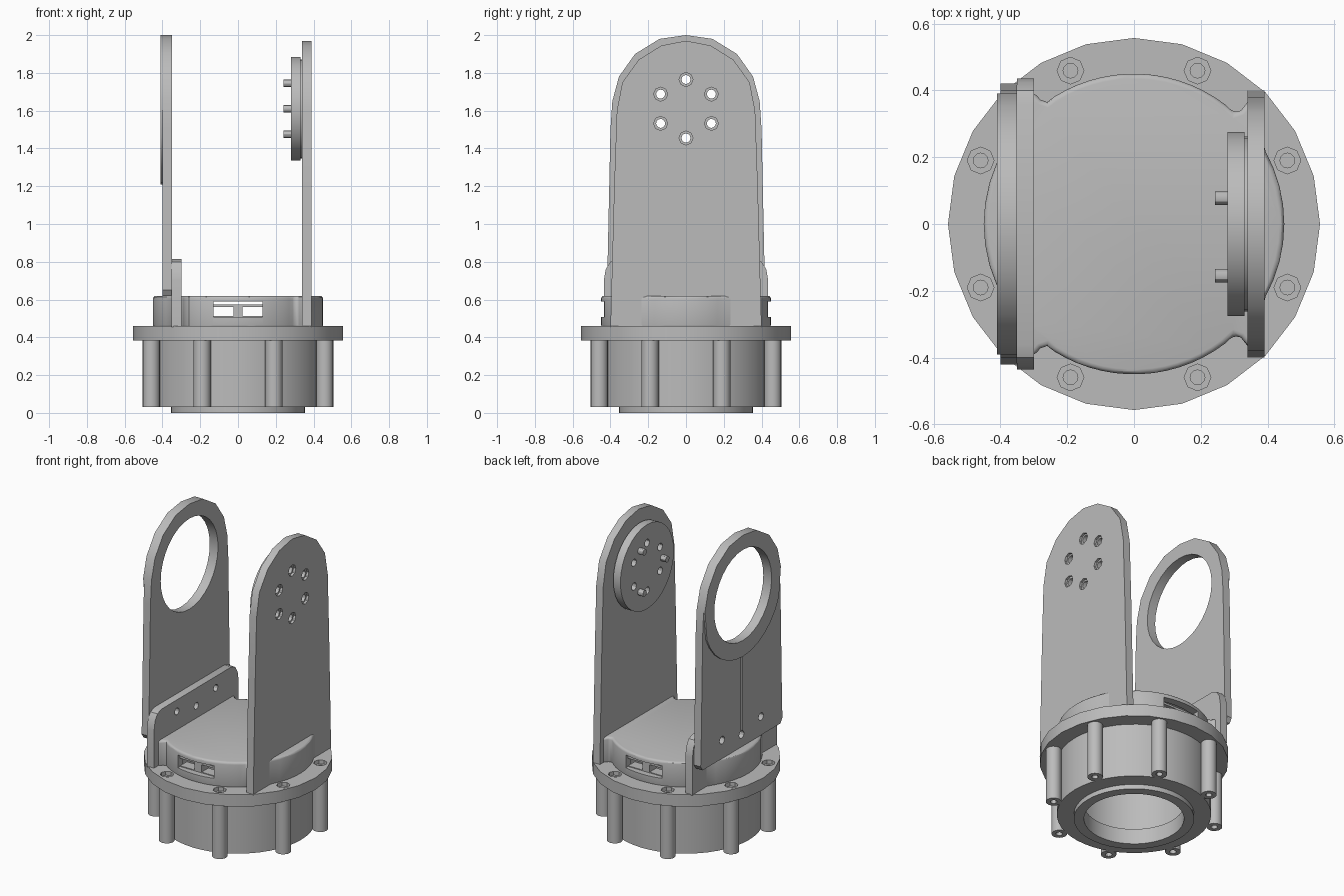
import bpy, bmesh
from math import sin, cos, pi, radians
from mathutils import Vector

if "Cube" in bpy.data.objects:
    bpy.data.objects.remove(bpy.data.objects["Cube"])

grey = bpy.data.materials.new("plain grey")
grey.use_nodes = True
colour = (0.5, 0.5, 0.5, 1)
grey.diffuse_color = colour
grey.node_tree.nodes["Principled BSDF"].inputs["Base Color"].default_value = colour


def ring(r, n, u=0, v=0, start=0):
    return [(u + r * cos(start + 2 * pi * i / n), v + r * sin(start + 2 * pi * i / n)) for i in range(n)]


def mirrored(half):
    """Close a half outline by reflecting it across the first axis."""
    return half + [(-u, v) for u, v in reversed(half) if abs(u) > 1e-4]


def prism(name, outline, axis, a, b):
    """Extrude a closed 2D outline along x (outline in y, z) or z (outline in x, y)."""
    def place(u, v, w):
        return Vector((w, u, v)) if axis == "x" else Vector((u, v, w))
    bm = bmesh.new()
    low = [bm.verts.new(place(u, v, a)) for u, v in outline]
    high = [bm.verts.new(place(u, v, b)) for u, v in outline]
    bm.faces.new(low)
    bm.faces.new(high)
    for i in range(len(low)):
        j = (i + 1) % len(low)
        bm.faces.new((low[i], low[j], high[j], high[i]))
    return finish(name, bm)


def finish(name, bm):
    bmesh.ops.recalc_face_normals(bm, faces=bm.faces)
    mesh = bpy.data.meshes.new(name)
    bm.to_mesh(mesh)
    bm.free()
    mesh.materials.append(grey)
    obj = bpy.data.objects.new(name, mesh)
    bpy.context.collection.objects.link(obj)
    return obj


def lathe(name, profile, n):
    """Revolve a closed (radius, height) profile around z."""
    bm = bmesh.new()
    loops = [[bm.verts.new((r * cos(2 * pi * i / n), r * sin(2 * pi * i / n), z)) for r, z in profile]
             for i in range(n)]
    for i in range(n):
        p, q = loops[i], loops[(i + 1) % n]
        for k in range(len(profile)):
            m = (k + 1) % len(profile)
            bm.faces.new((p[k], q[k], q[m], p[m]))
    return finish(name, bm)


def bake(obj):
    bpy.context.view_layer.update()
    graph = bpy.context.evaluated_depsgraph_get()
    mesh = bpy.data.meshes.new_from_object(obj.evaluated_get(graph))
    obj.modifiers.clear()
    obj.data = mesh


def cut(obj, cutters):
    for c in cutters:
        c.hide_render = True
        mod = obj.modifiers.new("cut", "BOOLEAN")
        mod.operation = "DIFFERENCE"
        mod.solver = "EXACT"
        mod.object = c
    bake(obj)
    for c in cutters:
        bpy.data.objects.remove(c)


def bore(axis, u, v, r, a, b, n=12):
    return prism("cutter", ring(r, n, u, v), axis, a, b)


def smooth(obj):
    bpy.ops.object.select_all(action="DESELECT")
    obj.select_set(True)
    bpy.context.view_layer.objects.active = obj
    bpy.ops.object.shade_smooth_by_angle(angle=radians(30))


def box(name, x, y, z):
    return prism(name, [(x[0], y[0]), (x[1], y[0]), (x[1], y[1]), (x[0], y[1])], "z", *z)


# Hollow base body with its lower rim
body = lathe("base_body", [(0.295, 0), (0.355, 0), (0.355, 0.03), (0.455, 0.03), (0.455, 0.39),
                           (0.36, 0.39), (0.36, 0.1), (0.295, 0.1)], 48)
# Flange with countersunk screw holes
flange = lathe("flange", [(0.36, 0.382), (0.557, 0.382), (0.557, 0.46), (0.36, 0.46)], 24)
bolts = ring(0.497, 8, start=pi / 8)
cut(flange, [bore("z", x, y, 0.04, 0.435, 0.5, 8) for x, y in bolts]
    + [bore("z", x, y, 0.022, 0.3, 0.5) for x, y in bolts])
# Screw bosses around the body
for i, (x, y) in enumerate(bolts):
    boss = prism(f"screw_boss_{i + 1}", ring(0.046, 16, x, y), "z", 0.03, 0.384)
    cut(boss, [bore("z", x, y, 0.02, 0, 0.1)])
    smooth(boss)

# Domed cap: a circle with fillets flaring towards the two uprights
R = 0.45


def arc(a0, a1, n):
    return [(R * cos(radians(a0 + (a1 - a0) * i / n)), R * sin(radians(a0 + (a1 - a0) * i / n)))
            for i in range(n + 1)]


back = arc(0, 29, 4) + [(0.36, 0.37), (0.34, 0.365), (0.32, 0.34), (0.3, 0.333)]
back += arc(53, 122, 14) + [(-0.26, 0.365), (-0.28, 0.372), (-0.3, 0.395), (-0.34, 0.385), (-0.35, 0.29)]
back += arc(148, 180, 4)
cap = prism("cap", back + [(x, -y) for x, y in reversed(back[1:-1])], "z", 0.45, 0.62)
bevel = cap.modifiers.new("rim", "BEVEL")
bevel.width = 0.02
bevel.segments = 3
bevel.limit_method = "ANGLE"
bevel.angle_limit = radians(60)
bake(cap)
cut(cap, [bore("z", 0, 0, 0.4, 0.3, 0.597, 48),
          box("cutter", (-0.13, 0.13), (-1, 1), (0.507, 0.59))])
# Connector frames inside the cap windows
for side, s in (("front", -1), ("back", 1)):
    depth = sorted((s * 0.34, s * 0.41))
    box(f"{side}_connector_bar", (-0.13, 0.13), depth, (0.56, 0.573))
    box(f"{side}_connector_post", (-0.025, 0.025), depth, (0.5, 0.565))
    box(f"{side}_connector_floor", (-0.13, 0.13), depth, (0.46, 0.512))

# Drive upright on the left, with six countersunk holes
hub = 1.61
spots = ring(0.155, 6, 0, hub, pi / 2)
drive = prism("drive_upright", mirrored([(0.4, 0.455), (0.38, 1.2), (0.366, 1.6), (0.337, 1.75), (0.25, 1.87),
                                         (0.13, 1.945), (0, 1.97)]), "x", 0.34, 0.39)
cut(drive, [bore("x", y, z, 0.024, 0.2, 0.5) for y, z in spots]
    + [bore("x", y, z, 0.037, 0.375, 0.5, 8) for y, z in spots])
# Round coupling disc with a thin step behind it
for name, r, a, b in (("coupling_disc", 0.275, 0.28, 0.331), ("coupling_step", 0.262, 0.33, 0.341)):
    disc = prism(name, ring(r, 32, 0, hub), "x", a, b)
    cut(disc, [bore("x", y, z, 0.024, 0.2, 0.5) for y, z in spots])
    smooth(disc)
# Three drive pins
for i, (y, z) in enumerate(ring(0.155, 3, 0, hub, pi / 3)):
    smooth(prism(f"drive_pin_{i + 1}", ring(0.02, 12, y, z), "x", 0.242, 0.285))

# Ring upright on the right
crown = [(0.4, 1.5), (0.39, 1.65), (0.355, 1.78), (0.27, 1.9), (0.14, 1.98), (0, 2)]
support = prism("ring_upright", mirrored([(0.4, 0.62), (0.42, 0.65), (0.415, 0.8)] + crown), "x", -0.4, -0.35)
screws = [(-0.2, 0.74), (0, 0.7), (0.2, 0.74)]
cut(support, [bore("x", 0, hub, 0.295, -0.6, -0.2, 32),
              box("cutter", (-0.5, -0.392), (-0.008, 0.008), (0.72, 1.3))]
    + [bore("x", y, z, 0.025, -0.6, -0.2) for y, z in screws])
# Raised pad around the ring opening
lower = [(0.4 * sin(t * pi / 16), hub - 0.4 * cos(t * pi / 16)) for t in range(7)]
pad = prism("ring_pad", mirrored(lower + crown[1:]), "x", -0.41, -0.399)
cut(pad, [bore("x", 0, hub, 0.295, -0.6, -0.2, 32)])
# Mounting bracket that the ring upright is screwed to
bracket = prism("mounting_bracket", mirrored([(0.435, 0.455), (0.435, 0.7), (0.425, 0.76), (0.4, 0.8), (0.36, 0.815)]),
                "x", -0.351, -0.3)
cut(bracket, [bore("x", y, z, 0.022, -0.6, -0.2) for y, z in screws])

for part in (body, flange, cap, drive, support, pad, bracket):
    smooth(part)
